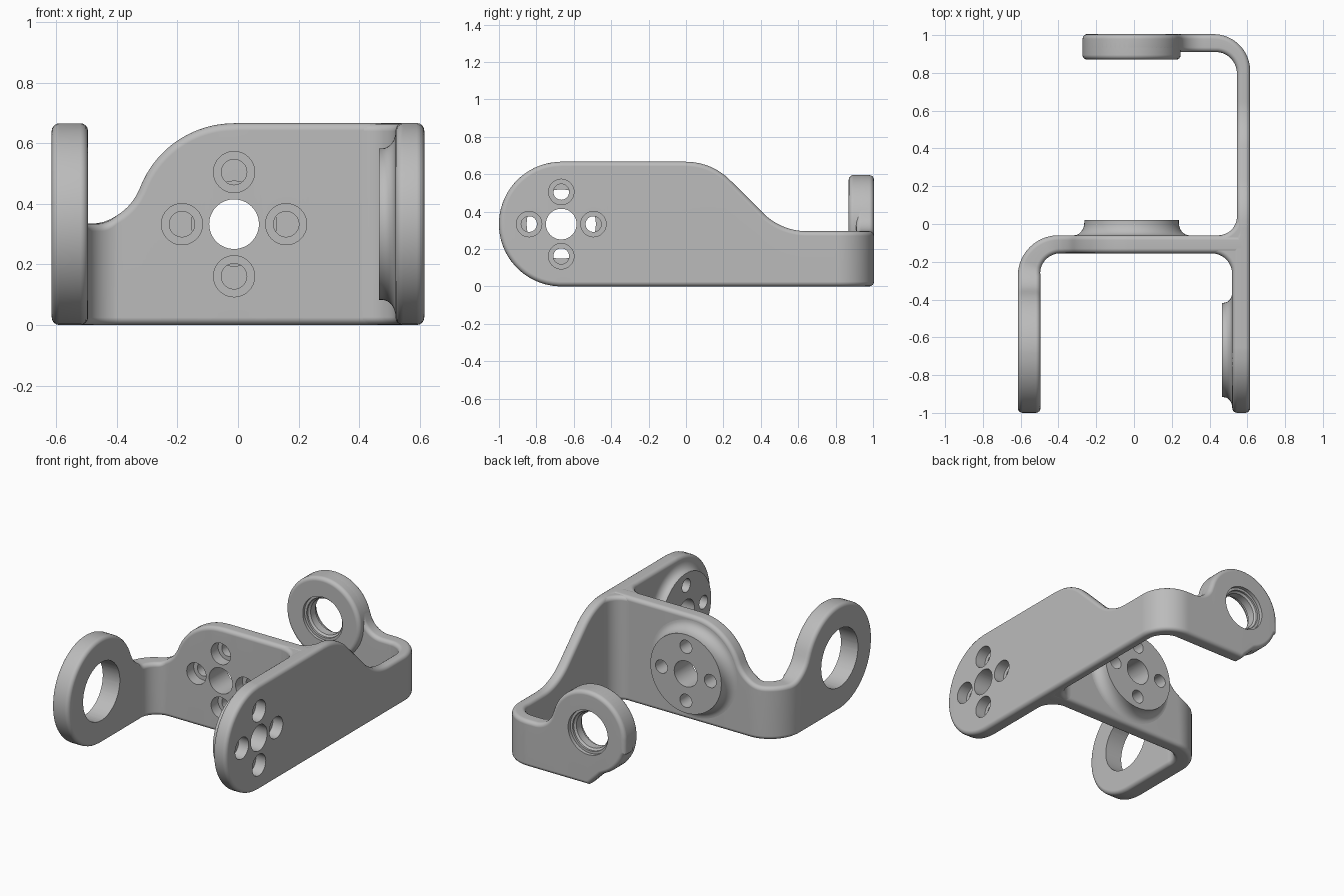
import bpy, bmesh
from math import sin, cos, pi, sqrt, radians
from mathutils import Vector

cube = bpy.data.objects.get("Cube")
if cube:
    bpy.data.objects.remove(cube)

metal = bpy.data.materials.new("light_grey_metal")
metal.use_nodes = True
grey = (0.5, 0.5, 0.5, 1)
metal.diffuse_color = grey
metal.node_tree.nodes["Principled BSDF"].inputs["Base Color"].default_value = grey

EDGE = 0.025          # rounding of the plate edges
R, H = 0.333, 0.667   # round plate end and full height
CX = -0.013           # x of the middle hub and rear ring


def finish(bm, name):
    bmesh.ops.recalc_face_normals(bm, faces=bm.faces[:])
    mesh = bpy.data.meshes.new(name)
    bm.to_mesh(mesh)
    bm.free()
    mesh.materials.append(metal)
    obj = bpy.data.objects.new(name, mesh)
    bpy.context.collection.objects.link(obj)
    return obj


def root(v):
    return sqrt(max(v, 0))


def bump(s, c, rad, cz, base, fil):
    """Height of a disc that blends into a lower edge with a fillet."""
    d = abs(s - c)
    reach = root((rad + fil) ** 2 - (base + fil - cz) ** 2)
    if d < reach * rad / (rad + fil):
        return cz + root(rad ** 2 - d ** 2)
    if d < reach:
        return base + fil - root(fil ** 2 - (reach - d) ** 2)
    return base


def bent_path(start, along, length, rad):
    """Straight run, left quarter turn, straight run: gives point and normal."""
    p0, d = Vector((*start, 0)), Vector((*along, 0))
    n = Vector((-d.y, d.x, 0))

    def at(s):
        if s < length:
            return p0 + d * s, n
        a = min((s - length) / rad, pi / 2)
        rest = max(0, s - length - rad * pi / 2)
        p = p0 + d * (length + rad * sin(a)) + n * (rad * (1 - cos(a)) + rest)
        return p, n * cos(a) - d * sin(a)
    return at


def bent_plate(name, path, stations, top, bottom, thick):
    """Plate with rounded edges, its outline wrapped along a bent path."""
    loop = [Vector((s, top(s))) for s in stations]
    loop += [Vector((s, bottom(s))) for s in reversed(stations)]
    n = len(loop)
    inward = []
    for i, p in enumerate(loop):
        e1 = (p - loop[i - 1]).normalized()
        e2 = (loop[(i + 1) % n] - p).normalized()
        n1, n2 = Vector((e1.y, -e1.x)), Vector((e2.y, -e2.x))
        m = (n1 + n2).normalized()
        inward.append(m / max(0.5, m.dot(n1)))
    bm = bmesh.new()
    rows = []
    steps = [k * pi / 8 for k in range(5)]
    for side, angles in ((0, steps), (1, steps[::-1])):
        for a in angles:
            row = []
            for p, m in zip(loop, inward):
                q = p + m * EDGE * (1 - sin(a))
                depth = EDGE * (1 - cos(a))
                if side:
                    depth = thick(q.x) - depth
                pos, normal = path(q.x)
                v = pos + normal * depth
                row.append(bm.verts.new((v.x, v.y, q.y)))
            rows.append(row)
    for a, b in zip(rows, rows[1:]):
        for i in range(n):
            j = (i + 1) % n
            bm.faces.new((a[i], a[j], b[j], b[i]))
    for row in (rows[0], rows[-1]):
        for i in range(n // 2 - 1):
            bm.faces.new((row[i], row[i + 1], row[n - 2 - i], row[n - 1 - i]))
    return finish(bm, name)


def lathe(bm, prof, origin, axis, seg=64):
    """Closed turned solid from (radius, height) points."""
    turn = Vector(axis).to_track_quat('Z', 'Y')
    put = lambda x, y, z: bm.verts.new(Vector(origin) + turn @ Vector((x, y, z)))
    rows = [[put(r * cos(2 * pi * k / seg), r * sin(2 * pi * k / seg), h)
             for k in range(seg)] for r, h in prof]
    for a, b in zip(rows, rows[1:]):
        for k in range(seg):
            j = (k + 1) % seg
            bm.faces.new((a[k], a[j], b[j], b[k]))
    bm.faces.new(rows[0])
    bm.faces.new(rows[-1])


def turned(name, prof, origin, axis):
    bm = bmesh.new()
    lathe(bm, prof, origin, axis)
    return finish(bm, name)


def hub(name, origin, axis, height):
    """Raised round pad with a concave flare at its foot."""
    flare = [(0.305 - 0.055 * sin(a), (height - 0.01) * (1 - cos(a)))
             for a in [k * pi / 16 for k in range(9)]]
    return turned(name, [(0.305, -0.04)] + flare + [(0.25, height)], origin, axis)


def screw_cutter(name, origin, axis, across):
    """Centre hole and four counterbored screw holes, sunk from the outer face."""
    bm = bmesh.new()
    o, u, w = Vector(origin), Vector(across), Vector((0, 0, 1))
    lathe(bm, [(0.082, -0.1), (0.082, 0.3)], o, axis)
    for d in (u, -u, w, -w):
        lathe(bm, [(0.068, -0.1), (0.068, 0.07), (0.042, 0.07), (0.042, 0.3)],
              o + d * 0.172, axis, 40)
    return finish(bm, name)


def quarter(count=16):
    return [(k + 0.5) * pi / 2 / count for k in range(count)]


def spread(a, b, step=0.012):
    n = round((b - a) / step)
    return [a + (b - a) * k / n for k in range(n + 1)]


def ramp(s, a, b, va, vb):
    return va + (vb - va) * min(1, max(0, (s - a) / (b - a)))


# Middle plate that turns forward into the right ring arm
HUB_S, RING_S = 0.57 - CX, 1.70


def mid_top(s):
    if s < HUB_S:
        return H
    if s > RING_S:
        return R + root(R ** 2 - (s - RING_S) ** 2)
    return bump(s, HUB_S if s < 1.14 else RING_S, R, R, 0.335, 0.184)


def mid_bottom(s):
    return R - root(R ** 2 - (s - RING_S) ** 2) if s > RING_S else 0


middle = bent_plate("middle_plate_and_ring_arm",
                    bent_path((0.57, -0.06), (-1, 0), 0.97, 0.215),
                    spread(0, RING_S) + [RING_S + R * sin(a) for a in quarter()],
                    mid_top, mid_bottom, lambda s: ramp(s, 0.97, 1.31, 0.095, 0.12))

# Left side plate that turns inward into the rear arm
REAR_S, REAR_R, REAR_Z = 2.549, 0.26, 0.335


def side_top(s):
    if s < R:
        return R + root(R ** 2 - (R - s) ** 2)
    if s < 1:
        return H
    if s < 1.2355:
        return R + root(R ** 2 - (s - 1) ** 2)
    if s < 1.4123:
        return 0.5685 - (s - 1.2355)
    if s < 1.6456:
        return 0.625 - root(0.33 ** 2 - (1.6456 - s) ** 2)
    if s > REAR_S:
        return REAR_Z + root(REAR_R ** 2 - (s - REAR_S) ** 2)
    return bump(s, REAR_S, REAR_R, REAR_Z, 0.295, 0.13)


def side_bottom(s):
    if s < R:
        return R - root(R ** 2 - (R - s) ** 2)
    if s <= REAR_S:
        return 0
    return min(s - REAR_S, REAR_Z - root(REAR_R ** 2 - (s - REAR_S) ** 2))


def side_thick(s):
    return ramp(s, 0.88, 0.95, 0.095, 0.07) + ramp(s, 1.8, 2.1, 0, 0.025)


side = bent_plate("side_plate_and_rear_arm",
                  bent_path((0.615, -1), (0, 1), 1.81, 0.195),
                  [R * (1 - cos(a)) for a in quarter()] + spread(R, REAR_S)
                  + [REAR_S + REAR_R * sin(a) for a in quarter()],
                  side_top, side_bottom, side_thick)

# Thick rear ring with rounded rims
rim = [k * pi / 8 for k in range(5)]
prof = [(REAR_R - EDGE * (1 - sin(a)), EDGE * (1 - cos(a))) for a in rim]
rear_ring = turned("rear_ring", prof + [(r, 0.129 - h) for r, h in prof[::-1]],
                   (CX, 0.87, REAR_Z), (0, 1, 0))

# Raised hubs
middle_hub = hub("middle_hub", (CX, -0.06, R), (0, 1, 0), 0.08)
side_hub = hub("side_hub", (0.52, -0.667, R), (-1, 0, 0), 0.055)


# Concave corner fillets where the two plates meet
def corner_fillet(name, cx, cy, rad, sy, top):
    bm = bmesh.new()
    rows = []
    low = [(EDGE * (1 - sin(a)), 0.001 + EDGE * (1 - cos(a))) for a in rim]
    for inset, z in low + [(i, top - z) for i, z in low[::-1]]:
        pts = [(cx + (rad + inset) * sin(a), cy + sy * (rad + inset) * cos(a))
               for a in [k * pi / 24 for k in range(13)]] + [(0.575, -0.108)]
        rows.append([bm.verts.new((x, y, z)) for x, y in pts])
    for a, b in zip(rows, rows[1:]):
        for k in range(len(a)):
            j = (k + 1) % len(a)
            bm.faces.new((a[k], a[j], b[j], b[k]))
    bm.faces.new(rows[0])
    bm.faces.new(rows[-1])
    return finish(bm, name)


front_fillet = corner_fillet("front_corner_fillet", 0.41, -0.265, 0.11, 1, 0.666)
back_fillet = corner_fillet("back_corner_fillet", 0.445, 0.04, 0.1, -1, 0.664)

# Hole cutters
mid_cut = screw_cutter("middle_holes", (CX, -0.155, R), (0, 1, 0), (1, 0, 0))
side_cut = screw_cutter("side_holes", (0.615, -0.667, R), (-1, 0, 0), (0, 1, 0))
ring_cut = turned("ring_hole", [(0.185, -0.1), (0.185, 0.2)],
                  (-0.615, -0.667, R), (1, 0, 0))
bore = [(0.14, -0.1), (0.14, 0.018), (0.125, 0.018), (0.125, 0.03), (0.113, 0.04)]
rear_cut = turned("rear_bore", bore + [(r, 0.13 - h) for r, h in bore[::-1]],
                  (CX, 0.87, REAR_Z), (0, 1, 0))
cuts = {middle: (mid_cut, ring_cut), side: (side_cut, rear_cut), rear_ring: (rear_cut,),
        middle_hub: (mid_cut,), side_hub: (side_cut,), front_fillet: (), back_fillet: ()}

for obj, cutters in cuts.items():
    bpy.ops.object.select_all(action='DESELECT')
    obj.select_set(True)
    bpy.context.view_layer.objects.active = obj
    for c in cutters:
        mod = obj.modifiers.new("cut", 'BOOLEAN')
        mod.operation, mod.solver, mod.object = 'DIFFERENCE', 'EXACT', c
        bpy.ops.object.modifier_apply(modifier=mod.name)
    bpy.ops.object.shade_smooth_by_angle(angle=radians(35))
    obj.modifiers.new("even_shading", 'WEIGHTED_NORMAL').keep_sharp = True

for c in (mid_cut, side_cut, ring_cut, rear_cut):
    bpy.data.objects.remove(c)
